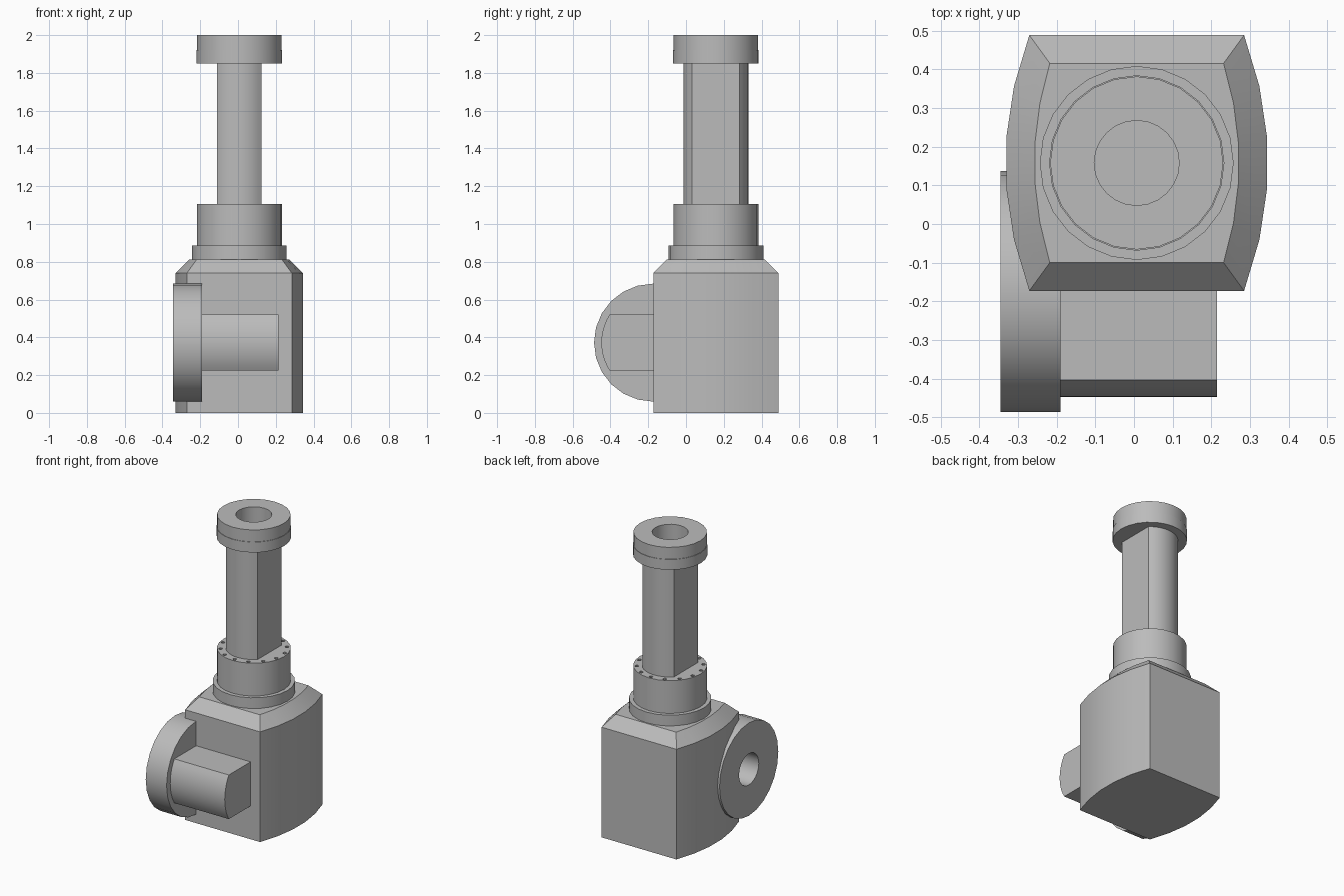
import bpy, bmesh
from math import sin, cos, asin, pi, radians
from mathutils import Matrix, Vector

if "Cube" in bpy.data.objects:
    bpy.data.objects.remove(bpy.data.objects["Cube"], do_unlink=True)

metal = bpy.data.materials.new("plain_grey")
metal.use_nodes = True
GREY = (0.5, 0.5, 0.5, 1)
metal.diffuse_color = GREY
metal.node_tree.nodes["Principled BSDF"].inputs["Base Color"].default_value = GREY

# Local frames: upright column axis, and the cross axis running along x
COLUMN = Matrix.Translation((0.007, 0.158, 0))
CROSS = Matrix.Translation((0, -0.175, 0.372)) @ Matrix(
    ((0, 0, 1, 0), (1, 0, 0, 0), (0, 1, 0, 0), (0, 0, 0, 1)))
SIDES = 24


def loft(name, sections, frame, hollow=False):
    """Skin a list of (outline, height); hollow joins the last to the first."""
    bm = bmesh.new()
    loops = [[bm.verts.new(frame @ Vector((u, v, w))) for u, v in outline]
             for outline, w in sections]
    pairs = list(zip(loops, loops[1:]))
    if hollow:
        pairs.append((loops[-1], loops[0]))
    else:
        bm.faces.new(loops[0])
        bm.faces.new(loops[-1])
    for a, b in pairs:
        n = len(a)
        for i in range(n):
            j = (i + 1) % n
            bm.faces.new((a[i], a[j], b[j], b[i]))
    bmesh.ops.recalc_face_normals(bm, faces=bm.faces)
    mesh = bpy.data.meshes.new(name)
    bm.to_mesh(mesh)
    bm.free()
    mesh.materials.append(metal)
    obj = bpy.data.objects.new(name, mesh)
    bpy.context.collection.objects.link(obj)
    return obj


def circle(r, n=SIDES, cx=0, cy=0):
    return [(cx + r * cos(2 * pi * i / n), cy + r * sin(2 * pi * i / n))
            for i in range(n)]


def flatted(r, flat, n=10):
    """Circle with two flats at v = +-flat, round at both u ends."""
    a = asin(flat / r)
    arc = [-a + 2 * a * i / n for i in range(n + 1)]
    return [(r * cos(t + k), r * sin(t + k)) for k in (0, pi) for t in arc]


def barrel(corner, middle, half_y, n=5):
    """Rectangle whose two x sides bow outwards."""
    side = []
    for i in range(n + 1):
        s = -1 + 2 * i / n
        side.append((corner + (middle - corner) * (1 - s * s), s * half_y))
    return side + [(-x, -y) for x, y in side]


def cylinder(name, r, z0, z1, frame, **kw):
    return loft(name, [(circle(r, **kw), z0), (circle(r, **kw), z1)], frame)


def ring(name, r, bore, z0, z1, frame):
    return loft(name, [(circle(r), z0), (circle(r), z1),
                       (circle(bore), z1), (circle(bore), z0)], frame, True)


def cut(obj, cutters):
    for c in cutters:
        mod = obj.modifiers.new("hole", 'BOOLEAN')
        mod.operation = 'DIFFERENCE'
        mod.solver = 'EXACT'
        mod.object = c
    graph = bpy.context.evaluated_depsgraph_get()
    mesh = bpy.data.meshes.new_from_object(obj.evaluated_get(graph))
    obj.modifiers.clear()
    obj.data = mesh
    for c in cutters:
        bpy.data.objects.remove(c, do_unlink=True)


# Housing with bowed sides and a chamfered shoulder
lower = barrel(0.278, 0.34, 0.331)
upper = barrel(0.225, 0.265, 0.258)
housing = loft("housing", [(lower, 0), (lower, 0.74), (upper, 0.813)], COLUMN)
cut(housing, [cylinder("bore_cutter", 0.105, -0.5, -0.19, CROSS)])

# Stepped collar with a circle of bolt holes
base_collar = cylinder("base_collar", 0.251, 0.813, 0.885, COLUMN)
bolt_collar = cylinder("bolt_collar", 0.225, 0.885, 1.105, COLUMN)
BOLTS = 14
holes = []
for i in range(BOLTS):
    t = 2 * pi * (i + 0.5) / BOLTS
    holes.append(cylinder("bolt_cutter", 0.012, 1.07, 1.2, COLUMN,
                          n=10, cx=0.203 * cos(t), cy=0.203 * sin(t)))
cut(bolt_collar, holes)

# Column with flats facing left and right, then the bored top flange
turned = COLUMN @ Matrix.Rotation(pi / 2, 4, 'Z')
stem = flatted(0.172, 0.117)
column = loft("column", [(stem, 1.105), (stem, 1.85)], turned)
flange_lower = ring("flange_lower", 0.227, 0.11, 1.85, 1.92, COLUMN)
flange_upper = ring("flange_upper", 0.224, 0.11, 1.92, 2.0, COLUMN)

# Cross shaft with flats above and below, and its bored disc
key = flatted(0.273, 0.148)
shaft = loft("cross_shaft", [(key, -0.19), (key, 0.215)], CROSS)
disc = ring("cross_disc", 0.312, 0.105, -0.345, -0.19, CROSS)

# Smooth the curved walls, keep the edges crisp
bpy.ops.object.select_all(action='DESELECT')
for part in (housing, base_collar, bolt_collar, column, flange_lower,
             flange_upper, shaft, disc):
    part.select_set(True)
    bpy.context.view_layer.objects.active = part
bpy.ops.object.shade_smooth_by_angle(angle=radians(30))
